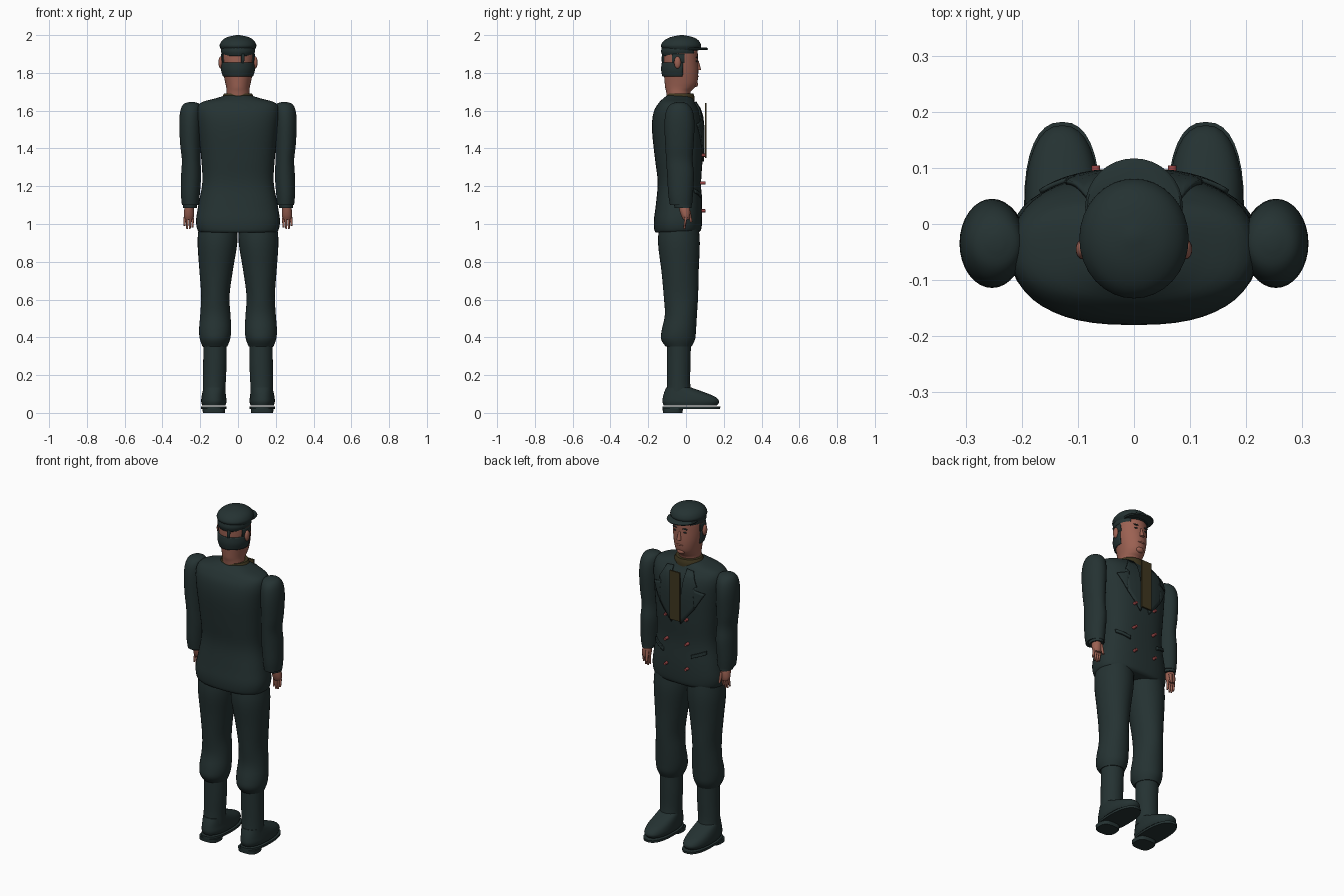
import bpy, bmesh, math
from mathutils import Vector

cube = bpy.data.objects.get("Cube")
if cube:
    bpy.data.objects.remove(cube, do_unlink=True)

parts = []


def material(name, rgb):
    mat = bpy.data.materials.new(name)
    mat.use_nodes = True
    mat.diffuse_color = (*rgb, 1)
    shader = mat.node_tree.nodes["Principled BSDF"]
    shader.inputs["Base Color"].default_value = (*rgb, 1)
    shader.inputs["Roughness"].default_value = 0.8
    return mat


CLOTH = material("dark_teal_cloth", (0.018, 0.032, 0.032))
SKIN = material("skin", (0.33, 0.12, 0.085))
OLIVE = material("olive_cloth", (0.05, 0.038, 0.014))
BUTTON = material("button_red", (0.32, 0.06, 0.06))


def finish(name, bm, mat):
    bmesh.ops.recalc_face_normals(bm, faces=bm.faces)
    mesh = bpy.data.meshes.new(name)
    bm.to_mesh(mesh)
    bm.free()
    mesh.materials.append(mat)
    obj = bpy.data.objects.new(name, mesh)
    bpy.context.collection.objects.link(obj)
    parts.append(obj)
    return obj


def smooth_rows(rows, steps):
    """Catmull-Rom interpolation between the given cross-sections."""
    out = []
    for i in range(len(rows) - 1):
        a, b = rows[max(i - 1, 0)], rows[i]
        c, d = rows[i + 1], rows[min(i + 2, len(rows) - 1)]
        for s in range(steps):
            t = s / steps
            out.append([q + t * (r - p + t * (2 * p - 5 * q + 4 * r - s4 + t * (3 * (q - r) + s4 - p))) / 2
                        for p, q, r, s4 in zip(a, b, c, d)])
    return out + [list(rows[-1])]


def loft(name, rows, mat, side=1, power=2, steps=4, count=32, arc=None):
    """Stack of ovals; each row is height, centre x, half width, back y, front y."""
    bm = bmesh.new()
    start, end = arc or (0, 360)
    total = count + 1 if arc else count
    rings = []
    for z, cx, rx, back, front in smooth_rows(rows, steps):
        ring = []
        for k in range(total):
            ang = math.radians(start + (end - start) * k / count)
            c, s = math.cos(ang), math.sin(ang)
            x = math.copysign(abs(c) ** (2 / power), c) * rx
            y = math.copysign(abs(s) ** (2 / power), s) * (front - back) / 2
            ring.append(bm.verts.new((side * (cx + x), (front + back) / 2 + y, z)))
        rings.append(ring)
    for low, high in zip(rings, rings[1:]):
        for k in range(count):
            n = (k + 1) % total
            bm.faces.new((low[k], low[n], high[n], high[k]))
    if not arc:
        bm.faces.new(rings[0])
        bm.faces.new(rings[-1])
    return finish(name, bm, mat)


def ball(name, centre, size, mat):
    bm = bmesh.new()
    bmesh.ops.create_uvsphere(bm, u_segments=14, v_segments=10, radius=1)
    bmesh.ops.scale(bm, vec=size, verts=bm.verts)
    bmesh.ops.translate(bm, vec=centre, verts=bm.verts)
    return finish(name, bm, mat)


def rod(name, start, end, r1, r2, mat):
    start, end = Vector(start), Vector(end)
    bm = bmesh.new()
    bmesh.ops.create_cone(bm, cap_ends=True, segments=10, radius1=r1, radius2=r2,
                          depth=(end - start).length)
    turn = (end - start).to_track_quat("Z", "Y").to_matrix()
    bmesh.ops.rotate(bm, matrix=turn, verts=bm.verts)
    bmesh.ops.translate(bm, vec=(start + end) / 2, verts=bm.verts)
    return finish(name, bm, mat)


def patch(name, outline, mat, side, target):
    """Thin cloth plate laid onto the front of the target."""
    bm = bmesh.new()
    bm.faces.new([bm.verts.new((side * x, 0.3, z)) for x, z in outline])
    bmesh.ops.triangulate(bm, faces=bm.faces)
    bmesh.ops.subdivide_edges(bm, edges=bm.edges, cuts=7, use_grid_fill=True)
    obj = finish(name, bm, mat)
    wrap = obj.modifiers.new("lay_on", "SHRINKWRAP")
    wrap.target = target
    wrap.wrap_method = "PROJECT"
    wrap.wrap_mode = "ABOVE_SURFACE"
    wrap.use_project_y = True
    wrap.use_negative_direction = True
    wrap.use_positive_direction = False
    wrap.offset = 0.005
    thick = obj.modifiers.new("thickness", "SOLIDIFY")
    thick.thickness = 0.008
    thick.offset = 0
    return obj


# Jacket body and collar
jacket = loft("jacket", [
    (0.955, 0, 0.2, -0.16, 0.065), (0.97, 0, 0.215, -0.168, 0.08), (1.02, 0, 0.222, -0.17, 0.085),
    (1.1, 0, 0.21, -0.16, 0.085), (1.22, 0, 0.189, -0.15, 0.08), (1.35, 0, 0.195, -0.165, 0.088),
    (1.5, 0, 0.21, -0.18, 0.09), (1.59, 0, 0.218, -0.172, 0.078), (1.64, 0, 0.2, -0.145, 0.05),
    (1.665, 0, 0.12, -0.12, 0.035), (1.68, 0, 0.07, -0.1, 0.02)], CLOTH, power=2.5, count=48)
loft("shirt_collar", [(1.645, 0, 0.09, -0.11, 0.045), (1.67, 0, 0.084, -0.105, 0.045),
                      (1.69, 0, 0.074, -0.1, 0.04)], OLIVE)

# Necktie, hanging just proud of the chest
bm = bmesh.new()
bmesh.ops.create_cube(bm, size=1)
bmesh.ops.scale(bm, vec=(0.066, 0.009, 0.29), verts=bm.verts)
bmesh.ops.translate(bm, vec=(0, 0.104, 1.495), verts=bm.verts)
finish("necktie", bm, OLIVE)

# Head and face
loft("head", [
    (1.66, 0, 0.062, -0.1, 0.02), (1.7, 0, 0.06, -0.105, 0.025), (1.722, 0, 0.062, -0.11, 0.045),
    (1.75, 0, 0.068, -0.113, 0.06), (1.8, 0, 0.078, -0.117, 0.065), (1.86, 0, 0.085, -0.122, 0.063),
    (1.92, 0, 0.085, -0.12, 0.06), (1.95, 0, 0.07, -0.1, 0.04)], SKIN)
rod("nose", (0, 0.062, 1.865), (0, 0.066, 1.815), 0.005, 0.014, SKIN)
ball("lips", (0, 0.06, 1.782), (0.022, 0.008, 0.006), SKIN)
ball("chin", (0, 0.048, 1.74), (0.025, 0.016, 0.016), SKIN)

# Hair bands round the back of the head, with bare skin between them
bands = [("lower_hair", (170, 370), 1.78, 1.855), ("upper_hair", (130, 410), 1.89, 1.935),
         ("right_side_hair", (165, 205), 1.84, 1.9), ("left_side_hair", (335, 375), 1.84, 1.9),
         ("hair_strand", (282, 292), 1.84, 1.9)]
for name, arc, low, high in bands:
    hair = loft(name, [(low, 0, 0.08, -0.125, 0.058), ((low + high) / 2, 0, 0.09, -0.132, 0.066),
                       (high, 0, 0.089, -0.128, 0.064)], CLOTH, arc=arc)
    hair.modifiers.new("thickness", "SOLIDIFY").thickness = 0.012

# Flat cap with brim
loft("cap_crown", [
    (1.918, 0, 0.086, -0.115, 0.065), (1.932, 0, 0.094, -0.128, 0.077), (1.948, 0, 0.097, -0.132, 0.08),
    (1.972, 0, 0.084, -0.115, 0.066), (1.99, 0, 0.055, -0.08, 0.035), (2.0, 0, 0.008, -0.03, -0.015)], CLOTH)
loft("cap_brim", [(1.922, 0, 0.083, -0.05, 0.113), (1.928, 0, 0.087, -0.055, 0.117),
                  (1.934, 0, 0.083, -0.05, 0.11)], CLOTH)

for side, label in ((1, "left"), (-1, "right")):
    # Face details
    ball(label + "_ear", (side * 0.092, -0.045, 1.855), (0.012, 0.018, 0.032), SKIN)
    ball(label + "_eyebrow", (side * 0.032, 0.057, 1.882), (0.018, 0.006, 0.004), CLOTH)
    ball(label + "_eye", (side * 0.032, 0.056, 1.862), (0.011, 0.005, 0.004), CLOTH)

    # Sleeve and cuff
    loft(label + "_sleeve", [
        (1.646, 0.245, 0.012, -0.045, -0.02), (1.635, 0.246, 0.042, -0.08, 0.01),
        (1.6, 0.25, 0.055, -0.105, 0.035), (1.53, 0.253, 0.058, -0.114, 0.045),
        (1.42, 0.252, 0.054, -0.11, 0.04), (1.34, 0.248, 0.049, -0.105, 0.035),
        (1.26, 0.248, 0.053, -0.1, 0.042), (1.16, 0.252, 0.05, -0.094, 0.037),
        (1.1, 0.252, 0.045, -0.085, 0.032)], CLOTH, side)
    loft(label + "_cuff", [(1.085, 0.254, 0.036, -0.06, 0.03), (1.11, 0.254, 0.038, -0.065, 0.03)],
         CLOTH, side, steps=1)

    # Hand with fingers and thumb
    loft(label + "_hand", [
        (1.11, 0.256, 0.02, -0.04, 0.015), (1.075, 0.259, 0.026, -0.035, 0.022),
        (1.045, 0.26, 0.027, -0.026, 0.022), (1.025, 0.26, 0.022, -0.016, 0.018)], SKIN, side, count=16)
    for k, length in enumerate((0.052, 0.062, 0.06, 0.045)):
        x = side * (0.239 + 0.014 * k)
        rod(label + "_finger_" + str(k + 1), (x, 0, 1.035), (x * 1.01, -0.008, 1.035 - length),
            0.0075, 0.005, SKIN)
    rod(label + "_thumb", (side * 0.245, 0.015, 1.07), (side * 0.24, 0.028, 1.01), 0.01, 0.006, SKIN)

    # Trouser leg, gathered above the boot
    loft(label + "_trouser_leg", [
        (1.0, 0.106, 0.1, -0.14, 0.065), (0.9, 0.109, 0.105, -0.148, 0.073),
        (0.75, 0.116, 0.088, -0.13, 0.067), (0.62, 0.12, 0.075, -0.118, 0.064),
        (0.52, 0.12, 0.08, -0.112, 0.058), (0.44, 0.121, 0.085, -0.128, 0.053),
        (0.39, 0.122, 0.08, -0.132, 0.048), (0.352, 0.122, 0.066, -0.108, 0.03)], CLOTH, side)

    # Boot shaft, shoe, sole and heel
    loft(label + "_boot_shaft", [
        (0.1, 0.126, 0.06, -0.105, 0.03), (0.16, 0.125, 0.06, -0.1, 0.022),
        (0.27, 0.122, 0.062, -0.1, 0.024), (0.37, 0.122, 0.062, -0.1, 0.026)], CLOTH, side)
    loft(label + "_shoe", [
        (0.04, 0.128, 0.062, -0.118, 0.165), (0.06, 0.128, 0.067, -0.125, 0.176),
        (0.085, 0.128, 0.065, -0.122, 0.155), (0.11, 0.127, 0.061, -0.115, 0.095),
        (0.135, 0.126, 0.056, -0.105, 0.025)], CLOTH, side, power=2.3)
    loft(label + "_sole", [(0.02, 0.128, 0.068, -0.125, 0.18), (0.033, 0.128, 0.068, -0.125, 0.182)],
         CLOTH, side, power=2.4, steps=1)
    loft(label + "_heel", [(0, 0.128, 0.058, -0.122, -0.02), (0.022, 0.128, 0.06, -0.124, -0.015)],
         CLOTH, side, power=3, steps=1)

    # Lapel, pocket flap and jacket buttons
    patch(label + "_lapel", [(0.045, 1.645), (0.085, 1.64), (0.12, 1.57), (0.1, 1.55), (0.165, 1.53),
                             (0.11, 1.43), (0.03, 1.33), (0.02, 1.36)], CLOTH, side, jacket)
    patch(label + "_pocket_flap", [(0.09, 1.135), (0.165, 1.165), (0.165, 1.185), (0.09, 1.155)],
          CLOTH, side, jacket)
    for k in range(3):
        z = 1.07 + 0.147 * k
        rod(label + "_button_" + str(k + 1), (side * 0.068, 0.07, z), (side * 0.068, 0.104, z),
            0.009, 0.008, BUTTON)

# Smooth shading with crisp edges kept
bpy.ops.object.select_all(action="DESELECT")
for obj in parts:
    obj.select_set(True)
bpy.context.view_layer.objects.active = jacket
bpy.ops.object.shade_smooth_by_angle(angle=math.radians(45))
